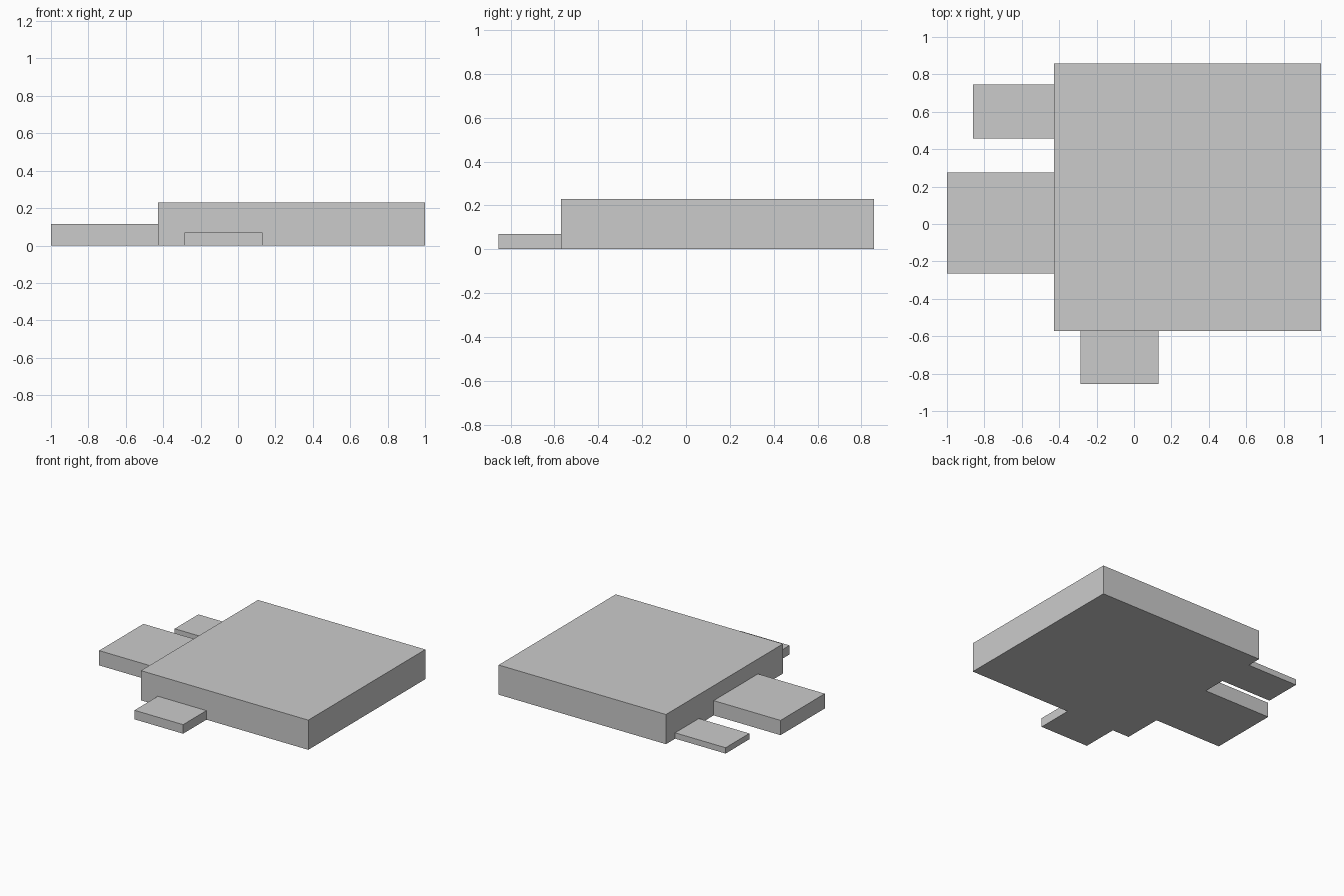
import bpy
import bmesh
from mathutils import Vector

if "Cube" in bpy.data.objects:
    bpy.data.objects.remove(bpy.data.objects["Cube"])


def block(name, x, y, height):
    """Box standing on z = 0, spanning the given x and y ranges."""
    bm = bmesh.new()
    bmesh.ops.create_cube(bm, size=1)
    bmesh.ops.scale(bm, vec=Vector((x[1] - x[0], y[1] - y[0], height)), verts=bm.verts)
    bmesh.ops.translate(
        bm, vec=Vector((sum(x) / 2, sum(y) / 2, height / 2)), verts=bm.verts)
    mesh = bpy.data.meshes.new(name)
    bm.to_mesh(mesh)
    bm.free()
    obj = bpy.data.objects.new(name, mesh)
    bpy.context.collection.objects.link(obj)
    return obj


LEFT, FRONT = -0.429, -0.571   # faces of the main slab that the steps butt against

# Main square slab
block("main_slab", (LEFT, 1.0), (FRONT, 0.857), 0.229)

# Two lower steps on the left side
block("large_left_step", (-1.0, LEFT), (-0.265, 0.275), 0.114)
block("small_left_step", (-0.86, LEFT), (0.456, 0.745), 0.045)

# Low step at the front
block("front_step", (-0.285, 0.13), (-0.855, FRONT), 0.07)
